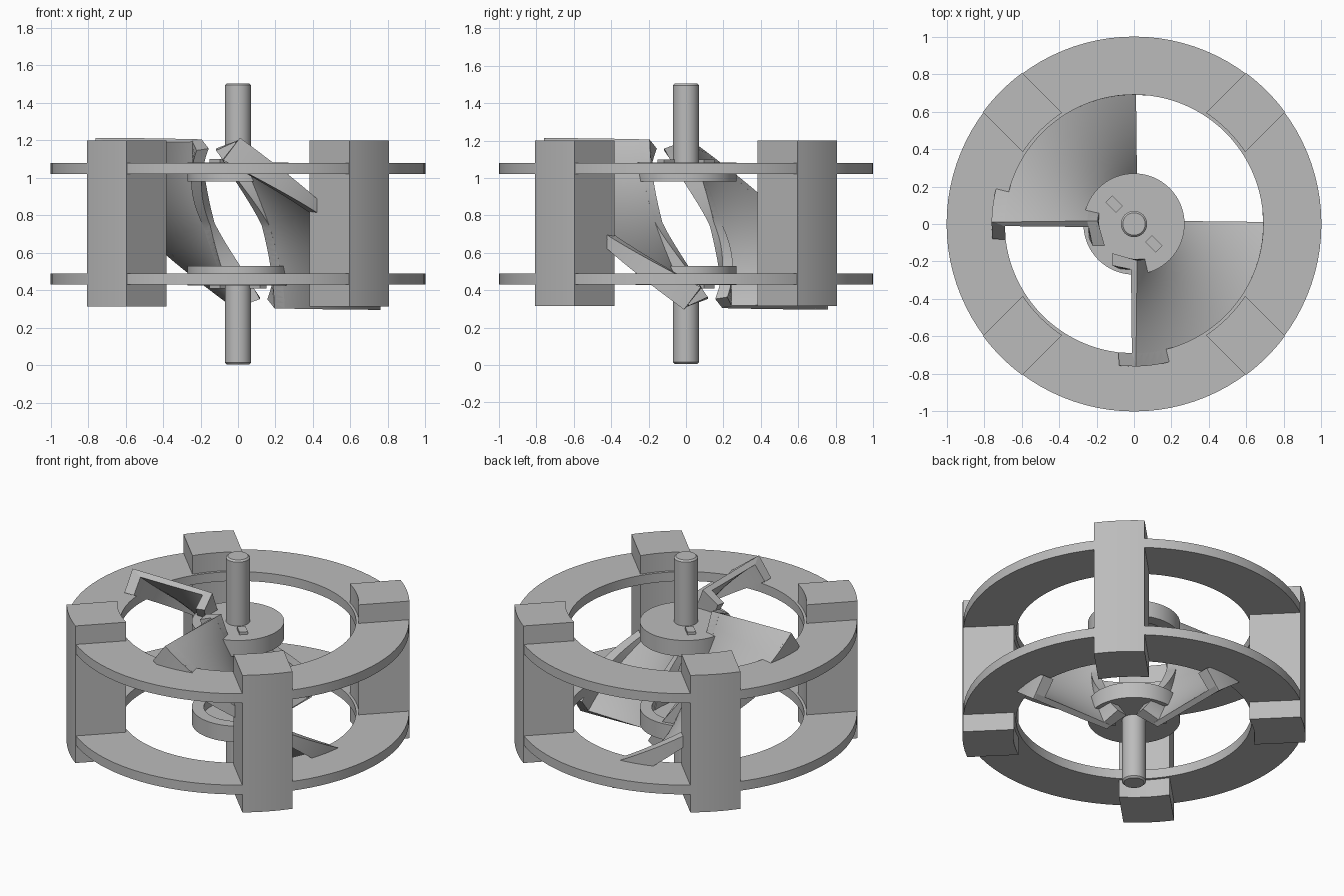
import bpy, bmesh
from math import pi, sin, cos, sqrt, radians, asin

cube = bpy.data.objects.get("Cube")
if cube:
    bpy.data.objects.remove(cube, do_unlink=True)

grey = bpy.data.materials.new("plain_grey")
grey.use_nodes = True
colour = (0.5, 0.5, 0.5, 1)
grey.diffuse_color = colour
grey.node_tree.nodes["Principled BSDF"].inputs["Base Color"].default_value = colour

MID = 0.755  # height of the middle plane


def finish(name, bm):
    bmesh.ops.recalc_face_normals(bm, faces=bm.faces)
    mesh = bpy.data.meshes.new(name)
    bm.to_mesh(mesh)
    bm.free()
    mesh.materials.append(grey)
    obj = bpy.data.objects.new(name, mesh)
    bpy.context.collection.objects.link(obj)
    bpy.ops.object.select_all(action='DESELECT')
    obj.select_set(True)
    bpy.context.view_layer.objects.active = obj
    bpy.ops.object.shade_smooth_by_angle(angle=radians(30))
    return obj


def skin(name, loops, closed):
    """Join a row of equal loops into a solid."""
    bm = bmesh.new()
    rows = [[bm.verts.new(p) for p in loop] for loop in loops]
    n = len(rows[0])
    for i in range(len(rows) if closed else len(rows) - 1):
        a, b = rows[i], rows[(i + 1) % len(rows)]
        for j in range(n):
            k = (j + 1) % n
            bm.faces.new((a[j], a[k], b[k], b[j]))
    if not closed:
        bm.faces.new(rows[0])
        bm.faces.new(rows[-1])
    return finish(name, bm)


def lathe(name, profile, segments):
    """Turn a closed (radius, height) profile about the vertical axis."""
    turns = [2 * pi * i / segments for i in range(segments)]
    return skin(name, [[(r * cos(a), r * sin(a), z) for r, z in profile]
                       for a in turns], True)


def mirrored(profile, side):
    return [(r, MID + side * h) for r, h in profile]


# Rings, hubs, shafts and keys, the same above and below the middle plane
for side, place in ((1, "upper"), (-1, "lower")):
    lathe(place + "_ring", mirrored([(0.69, 0.265), (1, 0.265), (1, 0.325), (0.69, 0.325)], side), 96)
    lathe(place + "_hub", mirrored([(0.06, 0.28), (0.2, 0.28), (0.2, 0.225), (0.27, 0.225),
                                    (0.27, 0.328), (0.06, 0.328)], side), 64)
    shaft = [(0.07, 0.28), (0.07, 0.74), (0.06, 0.75)]
    bottom_to_top = mirrored(shaft, side)
    turns = [2 * pi * i / 40 for i in range(40)]
    skin(place + "_shaft", [[(r * cos(a), r * sin(a), z) for a in turns]
                            for r, z in bottom_to_top], False)
    for name, angle in (("left", radians(-45)), ("right", radians(135))):
        c, s = cos(angle), sin(angle)
        skin(f"{place}_{name}_key",
             [[(u * c - v * s, u * s + v * c, MID + side * h)
               for u, v in ((0.11, -0.025), (0.19, -0.025), (0.19, 0.025), (0.11, 0.025))]
              for h in (0.3, 0.345)], False)

# Four posts with parallel sides and curved inner and outer faces
half = 0.149
for i, name in enumerate(("back_left", "back_right", "front_right", "front_left")):
    angle = radians(45 + 90 * i)
    outline = []
    for radius, way in ((1.003, 1), (0.706, -1)):
        reach = asin(half / radius) * way
        for k in range(9):
            a = angle + reach * (k / 4 - 1)
            outline.append((radius * cos(a), radius * sin(a)))
    skin(name + "_post", [[(x, y, z) for x, y in outline] for z in (0.315, 1.2)], False)


def blade_point(r, offset, t, start, way):
    """Point on a helix at radius r, shifted along the blade's upward normal."""
    drop = 0.89
    slope = drop / (r * pi / 2)
    length = sqrt(1 + slope * slope)
    a = start + way * (t * pi / 2 + offset * slope / length / r)
    return r * cos(a), r * sin(a), 1.2 - drop * t + offset / length


def blade_part(name, inner, outer, reach, start, way):
    """Sweep a strip down a quarter turn; its lip hangs at the top and rises at the bottom."""
    columns = 8 if outer - inner > 0.2 else 1
    radii = [inner + (outer - inner) * i / columns for i in range(columns + 1)]
    loops = []
    steps = 32
    for i in range(steps + 1):
        t = i / steps
        low = -0.0175 - reach * max(0, 1 - 2 * t)
        high = 0.0175 + reach * max(0, 2 * t - 1)
        section = [(r, low) for r in radii] + [(r, high) for r in reversed(radii)]
        loops.append([blade_point(r, o, t, start, way) for r, o in section])
    skin(name, loops, False)


# Two facing quarter-turn blades with lips along both edges
for name, start, way in (("front_blade", radians(270), 1), ("back_blade", radians(180), -1)):
    blade_part(name + "_web", 0.2, 0.75, 0, start, way)
    blade_part(name + "_outer_lip", 0.69, 0.76, 0.115, start, way)
    blade_part(name + "_inner_lip", 0.195, 0.25, 0.115, start, way)
